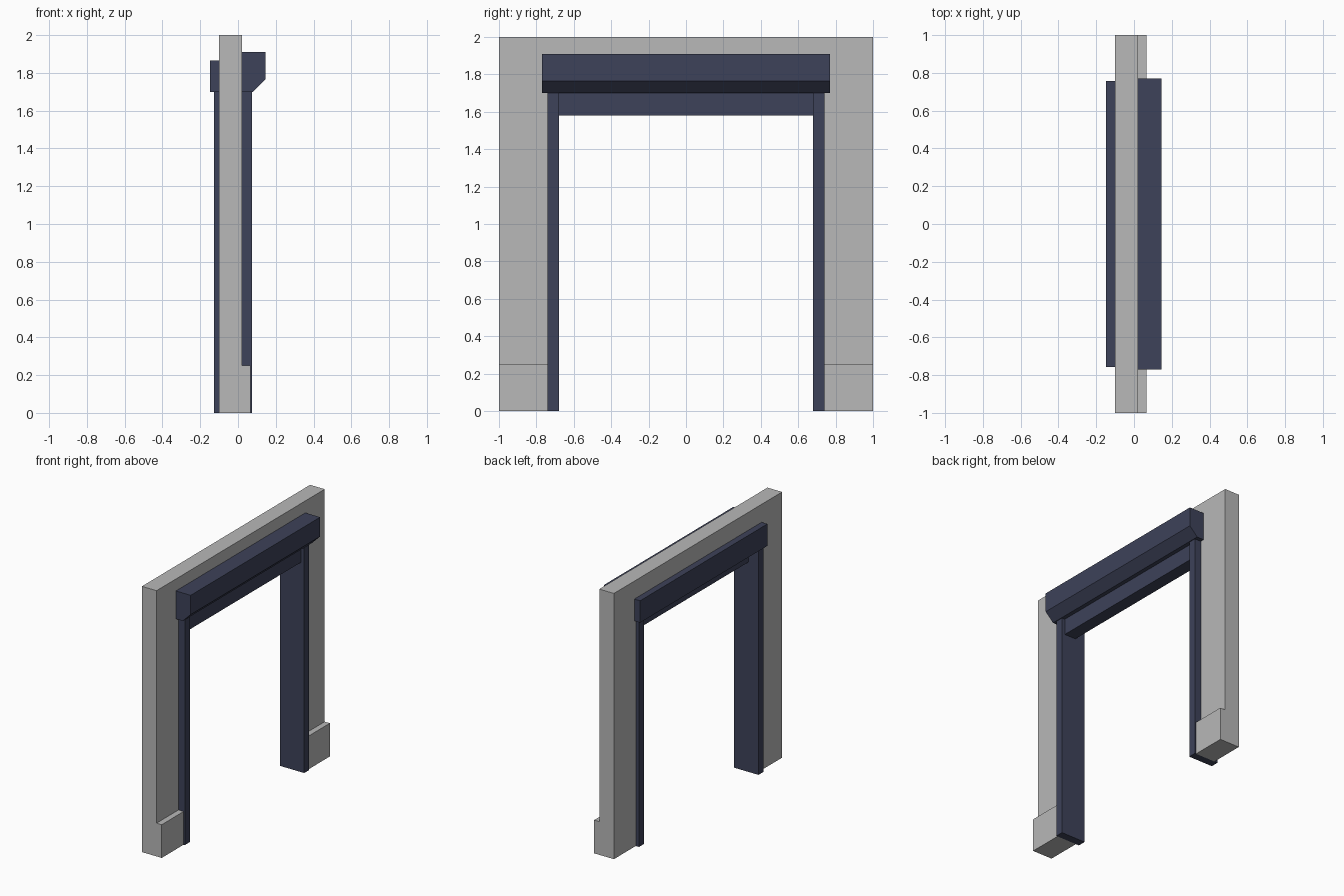
import bpy
import bmesh

default = bpy.data.objects.get("Cube")
if default:
    bpy.data.objects.remove(default, do_unlink=True)


def make_material(name, rgb):
    mat = bpy.data.materials.new(name)
    mat.use_nodes = True
    colour = (*rgb, 1.0)
    mat.diffuse_color = colour
    mat.node_tree.nodes["Principled BSDF"].inputs["Base Color"].default_value = colour
    return mat


grey = make_material("wall grey", (0.48, 0.48, 0.48))
blue = make_material("dark blue", (0.047, 0.054, 0.1))


def prism(name, profile, axis, low, high, mat):
    """Extrude a profile along x (profile in y, z) or along y (profile in x, z)."""
    bm = bmesh.new()
    place = (lambda a, b: (low, a, b)) if axis == "x" else (lambda a, b: (a, low, b))
    face = bm.faces.new([bm.verts.new(place(a, b)) for a, b in profile])
    moved = bmesh.ops.extrude_face_region(bm, geom=[face])["geom"]
    depth = high - low
    offset = (depth, 0, 0) if axis == "x" else (0, depth, 0)
    bmesh.ops.translate(bm, vec=offset,
                        verts=[v for v in moved if isinstance(v, bmesh.types.BMVert)])
    bmesh.ops.recalc_face_normals(bm, faces=bm.faces)
    mesh = bpy.data.meshes.new(name)
    bm.to_mesh(mesh)
    bm.free()
    mesh.materials.append(mat)
    obj = bpy.data.objects.new(name, mesh)
    bpy.context.collection.objects.link(obj)
    return obj


def box(name, x, y, z, mat):
    corners = [(x[0], z[0]), (x[1], z[0]), (x[1], z[1]), (x[0], z[1])]
    return prism(name, corners, "y", *y, mat)


wall_back, wall_front = -0.10, 0.022
opening, outer, inner, head = 0.74, 1.0, 0.68, 1.70

# Wall with a doorway
arch = [(-outer, 0), (-opening, 0), (-opening, head), (opening, head),
        (opening, 0), (outer, 0), (outer, 2), (-outer, 2)]
prism("wall", arch, "x", wall_back, wall_front, grey)

# Plinths and door jambs on both sides
for side, s in (("left", 1), ("right", -1)):
    box(side + "_plinth", (wall_front, 0.065), sorted((s * opening, s * outer)), (0, 0.25), grey)
    box(side + "_jamb", (-0.127, 0.075), sorted((s * inner, s * opening)), (0, head), blue)

# Header panel between the jambs
box("header_panel", (-0.045, 0.05), (-inner, inner), (1.58, head), blue)

# Hood with a chamfered lower edge, and a plain one on the other face
hood = [(wall_front, head), (0.08, head), (0.145, 1.765), (0.145, 1.91), (wall_front, 1.91)]
prism("front_hood", hood, "y", -0.77, 0.77, blue)
box("back_hood", (-0.148, wall_back), (-0.757, 0.757), (head, 1.865), blue)
